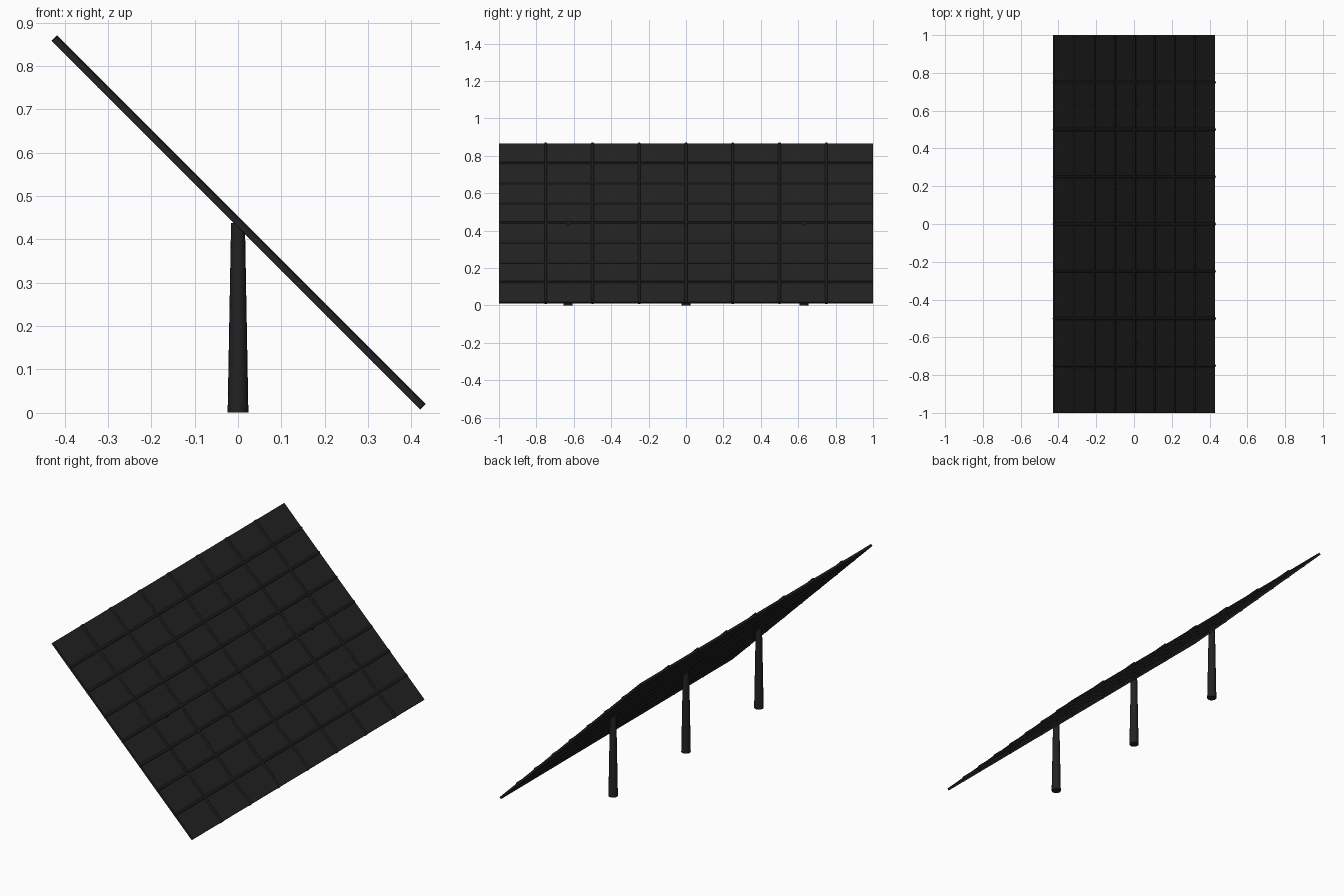
import bpy
import math
from mathutils import Matrix, Vector

cube = bpy.data.objects.get("Cube")
if cube:
    bpy.data.objects.remove(cube, do_unlink=True)


def make_material(name, value):
    mat = bpy.data.materials.new(name)
    mat.use_nodes = True
    color = (value, value, value, 1)
    mat.diffuse_color = color
    bsdf = mat.node_tree.nodes["Principled BSDF"]
    bsdf.inputs["Base Color"].default_value = color
    return mat


panel_black = make_material("panel black", 0.016)
frame_black = make_material("frame black", 0.012)

LENGTH, WIDTH, CENTRE_Z = 1.2, 2.0, 0.438
TILT = Matrix.Translation((0, 0, CENTRE_Z)) @ Matrix.Rotation(math.radians(45), 4, "Y")


def finish(name, mat, smooth=False):
    obj = bpy.context.object
    obj.name = name
    obj.data.materials.append(mat)
    if smooth:
        bpy.ops.object.shade_smooth_by_angle(angle=math.radians(50))
    return obj


def add_bar(name, centre, length, turn):
    """Thin round bar lying in the tilted panel plane."""
    bpy.ops.mesh.primitive_cylinder_add(vertices=8, radius=0.009, depth=length)
    bar = finish(name, frame_black, smooth=True)
    bar.matrix_world = TILT @ Matrix.Translation(centre) @ turn


# Tilted panel sheet
bpy.ops.mesh.primitive_cube_add(size=1)
panel = finish("panel_sheet", panel_black)
panel.matrix_world = TILT @ Matrix.Diagonal((LENGTH, WIDTH, 0.012, 1))

# Grid of bars dividing the panel into eight by eight cells
along_slope = Matrix.Rotation(math.radians(90), 4, "Y")
along_width = Matrix.Rotation(math.radians(90), 4, "X")
for i in range(-3, 4):
    add_bar("slope_bar", Vector((0, i * WIDTH / 8, 0.002)), LENGTH + 0.004, along_slope)
    add_bar("cross_bar", Vector((i * LENGTH / 8, 0, 0.001)), WIDTH, along_width)

# Three tapered posts
for y in (-0.63, 0, 0.63):
    bpy.ops.mesh.primitive_cone_add(vertices=16, radius1=0.024, radius2=0.016,
                                    depth=CENTRE_Z, location=(0, y, CENTRE_Z / 2))
    finish("support_post", panel_black, smooth=True)
